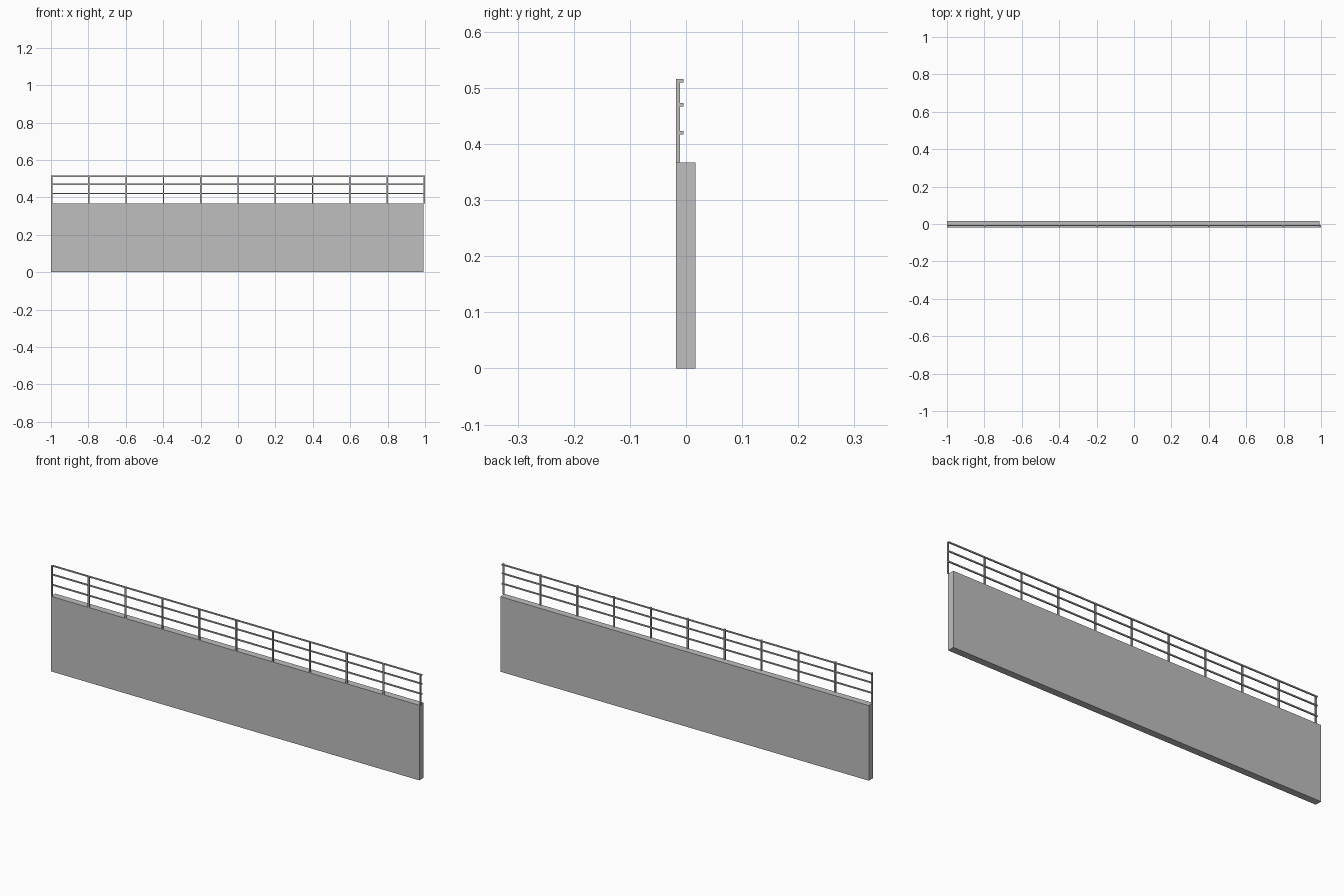
import bpy

if "Cube" in bpy.data.objects:
    bpy.data.objects.remove(bpy.data.objects["Cube"], do_unlink=True)

# Single plain grey
grey = bpy.data.materials.new("light_grey")
grey.use_nodes = True
colour = (0.52, 0.52, 0.52, 1)
grey.diffuse_color = colour
grey.node_tree.nodes["Principled BSDF"].inputs["Base Color"].default_value = colour


def box(name, low, high):
    """Axis-aligned box between two corners."""
    centre = [(a + b) / 2 for a, b in zip(low, high)]
    bpy.ops.mesh.primitive_cube_add(size=1, location=centre)
    obj = bpy.context.object
    obj.name = name
    obj.scale = [b - a for a, b in zip(low, high)]
    bpy.ops.object.transform_apply(location=False, rotation=False, scale=True)
    obj.data.materials.append(grey)
    return obj


WALL_TOP, RAIL_TOP = 0.367, 0.516
FRONT, BACK = -0.0175, 0.0165
POST, RAIL = 0.007, 0.006
POST_COUNT = 11

# Solid wall
box("wall", (-1, FRONT, 0), (1 - POST, BACK, WALL_TOP))

# Posts flush with the front edge, the last one just past the wall end
step = (2 - POST) / (POST_COUNT - 1)
for i in range(POST_COUNT):
    x = -1 + i * step
    box(f"post_{i + 1}", (x, FRONT, WALL_TOP), (x + POST, FRONT + POST, RAIL_TOP))

# Three rails fixed behind the posts
rail_y = FRONT + POST
for name, z in (("top", 0.513), ("middle", 0.47), ("lower", 0.42)):
    box(f"{name}_rail", (-1, rail_y, z - RAIL / 2), (1, rail_y + RAIL, z + RAIL / 2))
